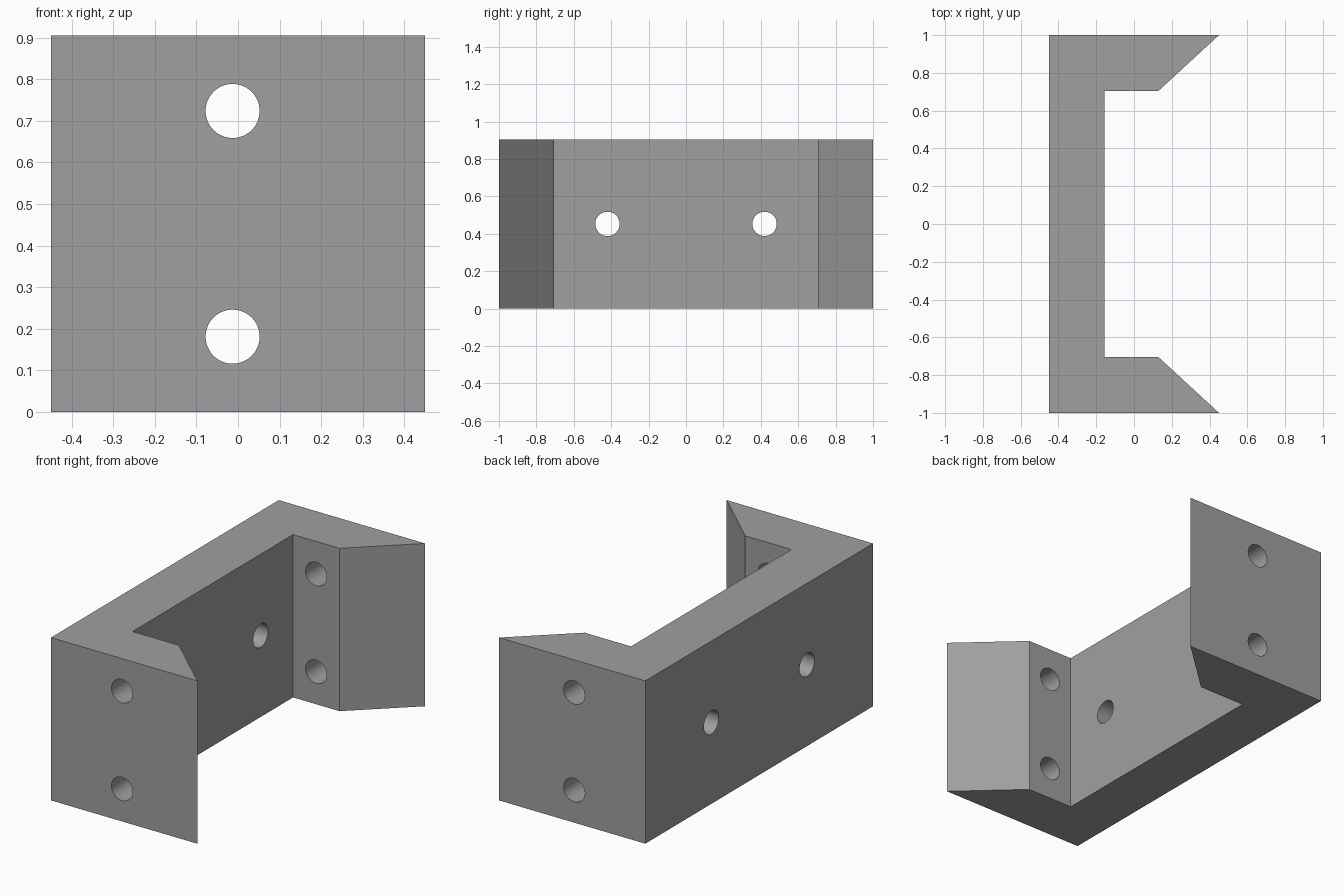
import bpy
import bmesh
import math

if "Cube" in bpy.data.objects:
    bpy.data.objects.remove(bpy.data.objects["Cube"])

HEIGHT = 0.905

grey = bpy.data.materials.new("plain grey")
grey.diffuse_color = (0.35, 0.35, 0.35, 1.0)
grey.use_nodes = True
grey.node_tree.nodes["Principled BSDF"].inputs["Base Color"].default_value = grey.diffuse_color

# Bracket body: C-shaped plan with bevelled arm tips, extruded upward
half = [(-0.155, 0.705), (0.13, 0.705), (0.45, 1.0), (-0.45, 1.0)]
outline = half + [(x, -y) for x, y in reversed(half)]

bm = bmesh.new()
base = bm.faces.new([bm.verts.new((x, y, 0)) for x, y in outline])
top = bmesh.ops.extrude_face_region(bm, geom=[base])["geom"]
bmesh.ops.translate(bm, vec=(0, 0, HEIGHT),
                    verts=[v for v in top if isinstance(v, bmesh.types.BMVert)])
bmesh.ops.recalc_face_normals(bm, faces=bm.faces)
mesh = bpy.data.meshes.new("bracket")
bm.to_mesh(mesh)
bm.free()
bracket = bpy.data.objects.new("bracket", mesh)
bpy.context.collection.objects.link(bracket)
mesh.materials.append(grey)


def drill(name, location, rotation, depth):
    """Cut a round bolt hole through the bracket."""
    bpy.ops.mesh.primitive_cylinder_add(vertices=48, radius=0.065, depth=depth,
                                        location=location, rotation=rotation)
    cutter = bpy.context.object
    cutter.name = name
    cutter.data.materials.append(grey)
    cutter.hide_render = True
    cut = bracket.modifiers.new(name, "BOOLEAN")
    cut.operation = "DIFFERENCE"
    cut.solver = "EXACT"
    cut.object = cutter
    bpy.context.view_layer.objects.active = bracket
    bpy.ops.object.modifier_apply(modifier=name)
    bpy.data.objects.remove(cutter)


# Two holes through both arms, two through the back plate
for z in (0.181, 0.724):
    drill("arm_hole", (-0.013, 0, z), (math.pi / 2, 0, 0), 2.4)
for y in (-0.42, 0.42):
    drill("back_hole", (-0.3, y, HEIGHT / 2), (0, math.pi / 2, 0), 0.6)

# Smooth hole walls, sharp edges elsewhere
bpy.ops.object.select_all(action="DESELECT")
bracket.select_set(True)
bpy.context.view_layer.objects.active = bracket
bpy.ops.object.shade_smooth_by_angle(angle=math.radians(30))
